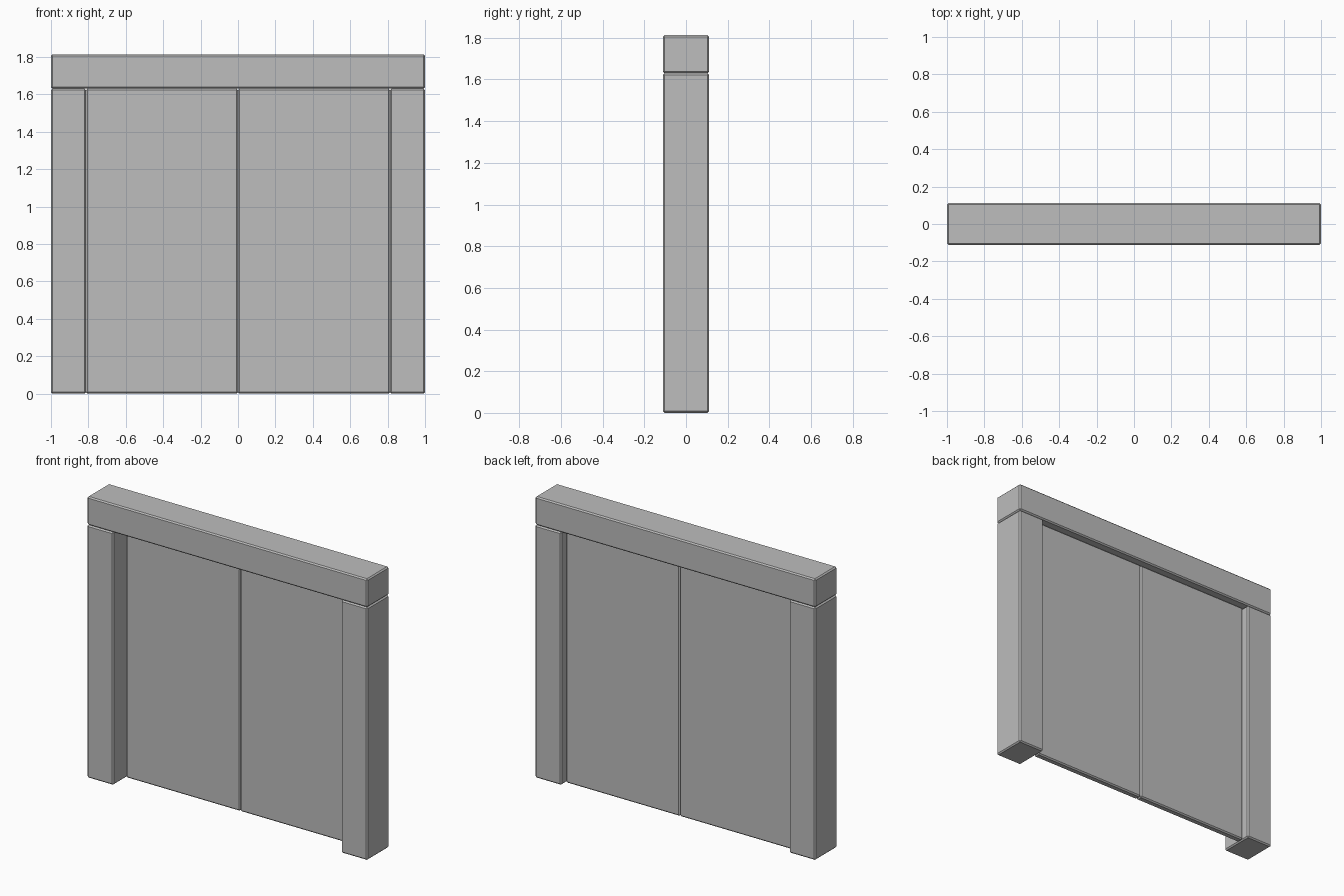
import bpy
import bmesh

# Remove the default object
cube = bpy.data.objects.get("Cube")
if cube:
    bpy.data.objects.remove(cube, do_unlink=True)

# Overall dimensions
HALF_WIDTH = 1.0
HALF_DEPTH = 0.111
INNER = 0.8125      # half the width of the opening
POST_TOP = 1.63
TOP = 1.813
DOOR_Y = (0.02, 0.065)
CHAMFER = 0.008

# Plain grey for everything
GREY = (0.51, 0.51, 0.51, 1.0)
grey = bpy.data.materials.new("plain grey")
grey.diffuse_color = GREY
grey.use_nodes = True
grey.node_tree.nodes["Principled BSDF"].inputs["Base Color"].default_value = GREY


def chamfered_box(name, x, y, z):
    """Box spanning the given (low, high) ranges, with narrow chamfered edges."""
    spans = (x, y, z)
    bm = bmesh.new()
    bmesh.ops.create_cube(bm, size=1.0)
    for v in bm.verts:
        for axis, (low, high) in enumerate(spans):
            v.co[axis] = high if v.co[axis] > 0 else low
    mesh = bpy.data.meshes.new(name)
    bm.to_mesh(mesh)
    bm.free()
    mesh.materials.append(grey)
    obj = bpy.data.objects.new(name, mesh)
    bpy.context.collection.objects.link(obj)
    bevel = obj.modifiers.new("chamfer", "BEVEL")
    bevel.width = CHAMFER
    bevel.segments = 1
    return obj


depth = (-HALF_DEPTH, HALF_DEPTH)

# Posts and sliding door panels, one of each per side
for side, sign in (("left", 1), ("right", -1)):
    post_x = sorted((sign * INNER, sign * HALF_WIDTH))
    chamfered_box(side + "_post", post_x, depth, (0, POST_TOP))
    door_x = sorted((0, sign * INNER))
    chamfered_box(side + "_door_panel", door_x, DOOR_Y, (0, POST_TOP))

# Lintel across the top
chamfered_box("lintel", (-HALF_WIDTH, HALF_WIDTH), depth, (POST_TOP, TOP))
